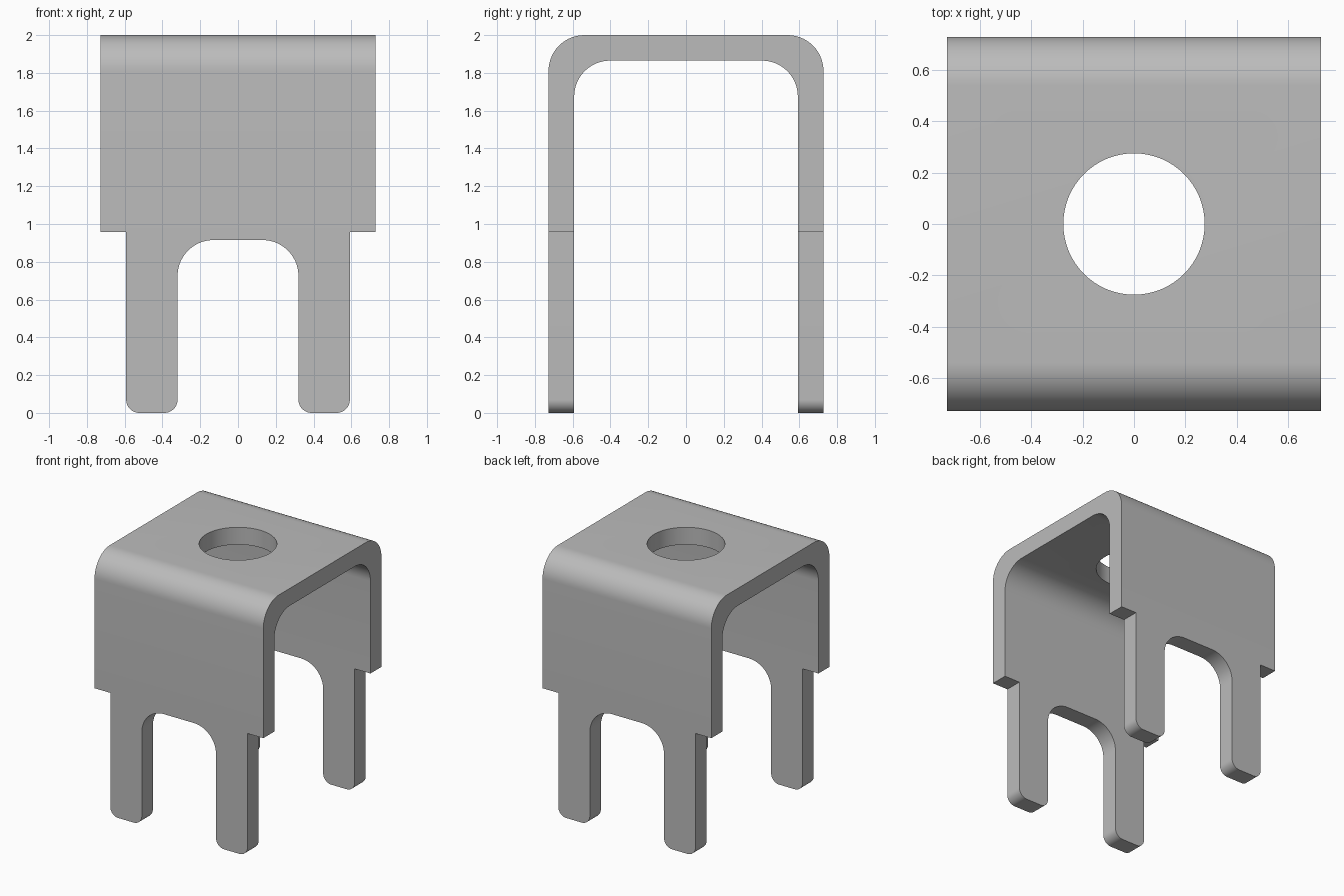
import bpy
import bmesh
import math
from mathutils import Vector

cube = bpy.data.objects.get("Cube")
if cube:
    bpy.data.objects.remove(cube, do_unlink=True)

HALF = 0.728        # half width and half depth of the bracket
INNER = 0.592       # inner wall face, also the outer edge of the legs
GAP = 0.32          # half width of the arch between the legs
BEND = 0.19         # bend and arch radius
FOOT = 0.07         # rounded leg ends

steel = bpy.data.materials.new("grey steel")
steel.use_nodes = True
colour = (0.5, 0.5, 0.5, 1)
steel.diffuse_color = colour
steel.node_tree.nodes["Principled BSDF"].inputs["Base Color"].default_value = colour


def rounded(points, segments=14):
    """Outline from (u, v, radius) corners, each rounded by its radius."""
    out = []
    for i, (u, v, r) in enumerate(points):
        p = Vector((u, v))
        if r == 0:
            out.append(p)
            continue
        a = (Vector(points[i - 1][:2]) - p).normalized()
        b = (Vector(points[(i + 1) % len(points)][:2]) - p).normalized()
        centre = p + (a + b) * r        # right-angled corners
        for k in range(segments + 1):
            t = math.pi / 2 * k / segments
            out.append(centre - b * r * math.cos(t) - a * r * math.sin(t))
    return out


def mirrored(half):
    """Complete a symmetric outline from its +u half."""
    return half + [(-u, v, r) for u, v, r in reversed(half)]


def prism(name, outline, half, place):
    """Extrude an outline between -half and +half; place maps (u, v, w) to xyz."""
    bm = bmesh.new()
    face = bm.faces.new([bm.verts.new(place(p.x, p.y, -half)) for p in outline])
    ext = bmesh.ops.extrude_face_region(bm, geom=[face])
    shift = Vector(place(0, 0, 2 * half)) - Vector(place(0, 0, 0))
    bmesh.ops.translate(bm, vec=shift,
                        verts=[e for e in ext["geom"] if isinstance(e, bmesh.types.BMVert)])
    bmesh.ops.recalc_face_normals(bm, faces=bm.faces)
    mesh = bpy.data.meshes.new(name)
    bm.to_mesh(mesh)
    bm.free()
    mesh.materials.append(steel)
    obj = bpy.data.objects.new(name, mesh)
    bpy.context.collection.objects.link(obj)
    return obj


def cut(target, tool, operation):
    """Apply a boolean and discard its tool."""
    mod = target.modifiers.new("cut", "BOOLEAN")
    mod.operation, mod.solver, mod.object = operation, "EXACT", tool
    bpy.context.view_layer.objects.active = target
    bpy.ops.object.modifier_apply(modifier=mod.name)
    bpy.data.objects.remove(tool, do_unlink=True)


# Bent sheet: an upside-down U, overlong at the bottom
sheet = rounded(mirrored([(INNER, 1.865, BEND), (INNER, -0.1, 0),
                          (HALF, -0.1, 0), (HALF, 2.0, BEND)]))
bracket = prism("bracket", sheet, HALF, lambda u, v, w: (w, u, v))

# Side walls trimmed to shoulders, legs and arch
legs = rounded(mirrored([(GAP, 0.915, BEND), (GAP, 0, FOOT), (INNER, 0, FOOT),
                         (INNER, 0.957, 0), (0.9, 0.957, 0), (0.9, 2.2, 0)]))
cut(bracket, prism("leg_outline", legs, 1.0, lambda u, v, w: (u, w, v)), "INTERSECT")

# Round hole in the top
circle = [Vector((0.275 * math.cos(t), 0.275 * math.sin(t)))
          for t in (math.tau * k / 64 for k in range(64))]
cut(bracket, prism("hole_cutter", circle, 0.4, lambda u, v, w: (u, v, w + 2)), "DIFFERENCE")

# Smooth bends with sharp edges kept
bpy.ops.object.select_all(action="DESELECT")
bracket.select_set(True)
bpy.context.view_layer.objects.active = bracket
bpy.ops.object.shade_smooth_by_angle(angle=math.radians(30))
